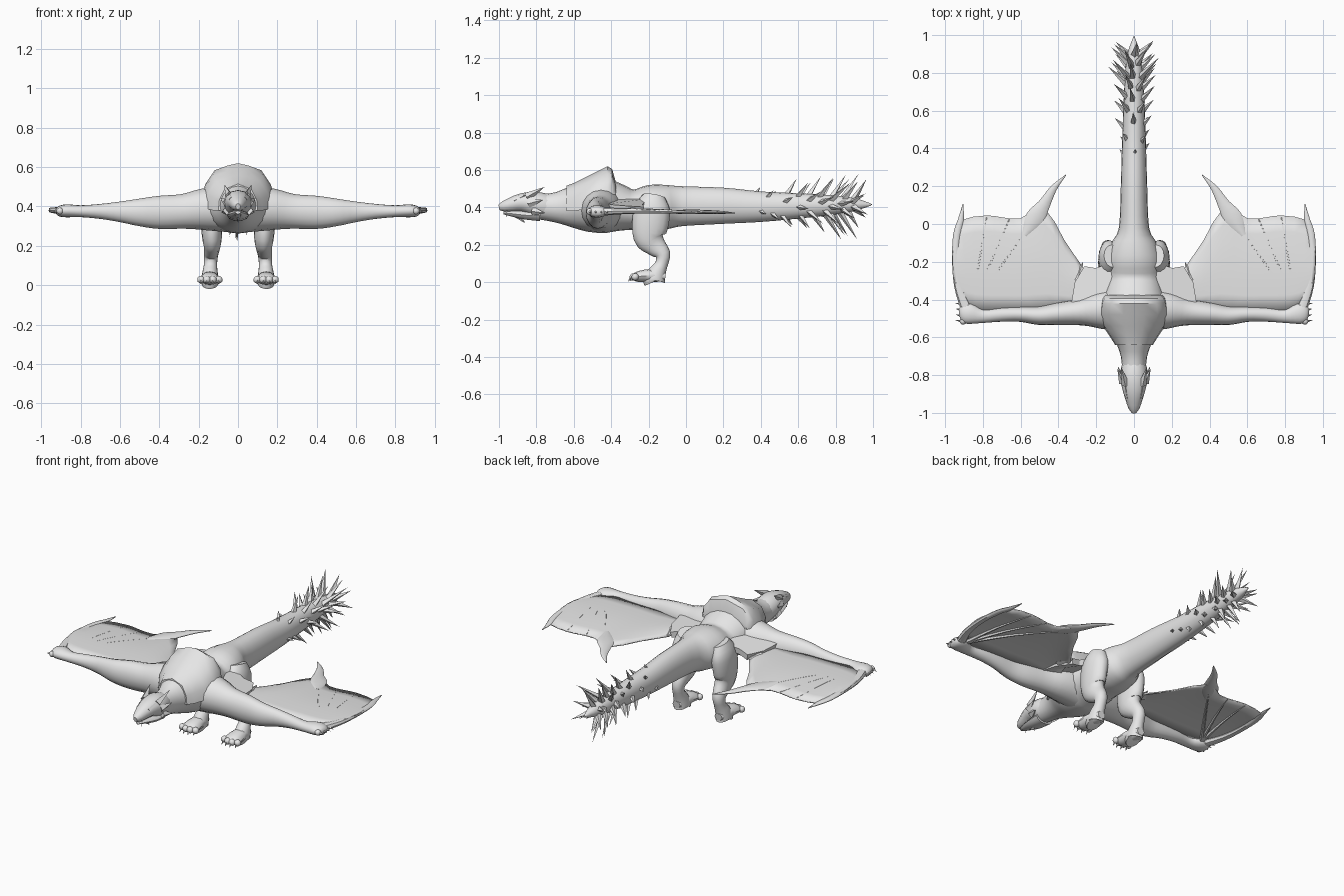
import bpy, bmesh, math, random
from mathutils import Vector

if "Cube" in bpy.data.objects:
    bpy.data.objects.remove(bpy.data.objects["Cube"])

random.seed(4)
skin = bpy.data.materials.new("pale grey skin")
skin.diffuse_color = (0.8, 0.8, 0.8, 1)
skin.use_nodes = True
skin.node_tree.nodes["Principled BSDF"].inputs["Base Color"].default_value = skin.diffuse_color


def finish(name, bm, mirror=False, smooth=True, thick=0):
    bmesh.ops.recalc_face_normals(bm, faces=bm.faces)
    me = bpy.data.meshes.new(name)
    bm.to_mesh(me)
    bm.free()
    ob = bpy.data.objects.new(name, me)
    bpy.context.collection.objects.link(ob)
    me.materials.append(skin)
    if thick:
        mod = ob.modifiers.new("thickness", 'SOLIDIFY')
        mod.thickness = thick
        mod.offset = 0
    if mirror:
        ob.modifiers.new("mirror", 'MIRROR').use_mirror_merge = False
    if smooth:
        bpy.context.view_layer.objects.active = ob
        ob.select_set(True)
        bpy.ops.object.shade_smooth_by_angle(angle=math.radians(40))
        ob.select_set(False)
    return ob


def spline(rows, sub):
    """Catmull-Rom interpolation through rows of numbers."""
    out = []
    for i in range(len(rows) - 1):
        a, b, c, d = (rows[max(0, min(len(rows) - 1, i + k))] for k in (-1, 0, 1, 2))
        for s in range(sub):
            t = s / sub
            out.append([0.5 * (2 * q + (r - p) * t + (2 * p - 5 * q + 4 * r - u) * t * t
                        + (3 * q - p - 3 * r + u) * t ** 3) for p, q, r, u in zip(a, b, c, d)])
    return out + [list(rows[-1])]


def skin_rings(bm, rings):
    vs = [[bm.verts.new(p) for p in r] for r in rings]
    n = len(vs[0])
    for r, s in zip(vs, vs[1:]):
        for k in range(n):
            bm.faces.new((r[k], r[(k + 1) % n], s[(k + 1) % n], s[k]))
    bm.faces.new(vs[0])
    bm.faces.new(vs[-1])


def loft(name, rows, ref=(0, 0, 1), n=16, sub=3, mirror=False):
    """Elliptic tube; rows are x, y, z, half width, half height."""
    rows = spline(rows, sub)
    pts = [Vector(r[:3]) for r in rows]
    rings = []
    for i, r in enumerate(rows):
        tan = (pts[min(i + 1, len(pts) - 1)] - pts[max(i - 1, 0)]).normalized()
        side = tan.cross(Vector(ref)).normalized()
        up = side.cross(tan)
        a, b = max(r[3], 0.002), max(r[4], 0.002)
        rings.append([pts[i] + side * a * math.cos(2 * math.pi * k / n)
                      + up * b * math.sin(2 * math.pi * k / n) for k in range(n)])
    bm = bmesh.new()
    skin_rings(bm, rings)
    return finish(name, bm, mirror)


def add_spike(bm, base, tip, w, h):
    """Flattened four-sided thorn."""
    base, tip = Vector(base), Vector(tip)
    d = (tip - base).normalized()
    s = d.cross(Vector((0.13, 0.2, 1))).normalized()
    u = s.cross(d)
    ring = [bm.verts.new(base + v) for v in (s * w, u * h, -s * w, -u * h)]
    t = bm.verts.new(tip)
    for k in range(4):
        bm.faces.new((ring[k], ring[(k + 1) % 4], t))
    bm.faces.new(ring)


# Torso running into the tail: y, half width, bottom, top
body = [(-0.78, .062, .335, .47), (-0.70, .07, .32, .48), (-0.62, .10, .295, .51),
        (-0.53, .16, .27, .54), (-0.43, .17, .262, .55), (-0.36, .155, .27, .525),
        (-0.28, .14, .28, .495), (-0.19, .145, .275, .52), (-0.10, .12, .285, .52),
        (-0.02, .08, .30, .513), (0.2, .07, .312, .505), (0.4, .064, .322, .485),
        (0.6, .057, .34, .475), (0.78, .048, .36, .465), (0.9, .035, .38, .45), (0.99, .004, .41, .42)]
loft("body_and_tail", [(0, y, (b + t) / 2, w, (t - b) / 2) for y, w, b, t in body], n=20)

# Shoulder shell with a ridge and a ledge at the back: y, top, half width, rim height
bm = bmesh.new()
rings = []
for y, top, w, rim in [(-.64, .515, .10, .38), (-.60, .53, .125, .38), (-.54, .56, .165, .39),
                       (-.48, .59, .185, .41), (-.42, .62, .175, .44), (-.395, .605, .165, .47), (-.375, .535, .15, .47)]:
    half = [(w, rim), (w * .95, rim + (top - rim) * .4), (w * .68, rim + (top - rim) * .8), (w * .3, top - .012)]
    prof = half + [(0, top)] + [(-x, z) for x, z in reversed(half)]
    rings.append([(x, y, z) for x, z in prof])
skin_rings(bm, rings)
finish("shoulder_shell", bm)

# Head, lower jaw and face details
loft("head", [(0, -1.0, .40, .012, .015), (0, -.975, .405, .03, .028), (0, -.93, .415, .045, .04),
              (0, -.88, .425, .06, .05), (0, -.82, .42, .072, .065), (0, -.76, .405, .068, .07),
              (0, -.70, .40, .05, .06)], n=12, sub=2)
loft("lower_jaw", [(0, -.975, .37, .014, .008), (0, -.93, .366, .032, .016), (0, -.86, .358, .05, .024),
                   (0, -.78, .355, .055, .03)], n=10, sub=2)
bm = bmesh.new()
for base, tip, w, h in [((.045, -.85, .455), (.068, -.755, .51), .022, .024),
                        ((.06, -.84, .42), (.088, -.765, .44), .02, .026),
                        ((.058, -.82, .38), (.085, -.755, .37), .02, .025),
                        ((.035, -.92, .435), (.05, -.84, .475), .012, .014),
                        ((.012, -.955, .385), (.014, -.962, .345), .006, .006)]:
    add_spike(bm, base, tip, w, h)
finish("horns_and_cheek_spikes", bm, True, False)
bm = bmesh.new()
add_spike(bm, (0, -.9, .36), (0, -.86, .315), .012, .02)
finish("chin_spike", bm, False, False)

# Wing arms and clawed hands
loft("wing_arm", [(.06, -.45, .39, .12, .12), (.18, -.455, .385, .10, .105), (.28, -.465, .375, .072, .088),
                  (.4, -.475, .37, .06, .084), (.5, -.485, .37, .05, .07), (.6, -.478, .373, .04, .052),
                  (.7, -.48, .375, .037, .038), (.8, -.488, .376, .036, .03), (.87, -.475, .378, .055, .033),
                  (.91, -.47, .375, .045, .026), (.925, -.47, .373, .02, .012)], mirror=True)
bm = bmesh.new()
for y in (-.515, -.485, -.455, -.425):
    bmesh.ops.create_icosphere(bm, subdivisions=2, radius=.018)
    bmesh.ops.translate(bm, verts=bm.verts[-42:], vec=(.905, y, .377))
    add_spike(bm, (.915, y, .378), (.945, y + .006, .37), .008, .009)
finish("hand_knuckles", bm, True)

# Wing membrane between the leading edge and the scalloped trailing edge
lead = [(.20, -.42), (.34, -.44), (.46, -.46), (.58, -.46), (.70, -.46), (.80, -.46), (.87, -.44), (.925, -.38)]
trail = [(.275, -.225), (.37, -.085), (.475, .085), (.60, .03), (.70, .035), (.78, .045), (.915, .02), (.945, -.06)]
bm = bmesh.new()
grid = []
for (ax, ay), (bx, by) in zip(spline(lead, 2), spline(trail, 2)):
    row = []
    for k in range(7):
        t = k / 6
        x = ax + (bx - ax) * t + (.025 * math.sin(math.pi * t) if ax > .88 else 0)
        row.append(bm.verts.new((x, ay + (by - ay) * t, .385 - .015 * t + .012 * math.sin(math.pi * t))))
    grid.append(row)
for r, s in zip(grid, grid[1:]):
    for k in range(6):
        bm.faces.new((r[k], r[k + 1], s[k + 1], s[k]))
finish("wing_membrane", bm, True, thick=.007)

# Web joining the wing root to the flank
bm = bmesh.new()
web = [(.10, -.40, .43), (.33, -.43, .40), (.31, -.31, .39), (.26, -.225, .385), (.20, -.235, .40), (.10, -.20, .43)]
bm.faces.new([bm.verts.new(p) for p in web])
finish("wing_root_web", bm, True, False, .035)
bm = bmesh.new()
add_spike(bm, (.30, -.30, .388), (.27, -.20, .38), .03, .014)
finish("web_point", bm, True, False)

# Wing fingers: outer edge, hooked inner claw and thin ribs
loft("outer_finger", [(.89, -.44, .378, .03, .022), (.93, -.33, .38, .022, .016), (.945, -.2, .38, .018, .013),
                      (.938, -.06, .376, .02, .01), (.917, .02, .372, .016, .008), (.905, .105, .37, .002, .002)],
     n=8, mirror=True)
loft("inner_claw", [(.58, -.06, .38, .015, .006), (.525, .03, .377, .05, .011), (.475, .105, .375, .032, .011),
                    (.425, .19, .373, .018, .008), (.36, .26, .37, .002, .002)], n=8, mirror=True)
for i, (x, y) in enumerate([(.53, .02), (.66, .025), (.78, .035)]):
    loft(f"wing_rib_{i + 1}", [(.86, -.44, .378, .012, .012), ((x + .86) / 2, (y - .44) / 2, .386, .007, .009),
                               (x, y, .371, .004, .005)], n=6, mirror=True)

# Hind legs with bulging thigh, backward hock and paw
loft("hind_leg", [(.115, -.17, .46, .045, .06), (.128, -.18, .40, .058, .095), (.134, -.19, .32, .055, .098),
                  (.132, -.195, .24, .05, .085), (.132, -.165, .195, .042, .06), (.138, -.125, .15, .036, .042),
                  (.14, -.13, .10, .034, .034), (.142, -.15, .06, .04, .045), (.143, -.17, .015, .045, .06),
                  (.143, -.17, .004, .04, .055)], ref=(0, 1, 0), mirror=True)
loft("paw", [(.143, -.11, .03, .025, .022), (.143, -.16, .035, .042, .034), (.143, -.22, .034, .048, .033),
             (.143, -.265, .028, .05, .026), (.143, -.28, .025, .035, .018)], n=12, sub=2, mirror=True)
bm = bmesh.new()
for k in range(4):
    x = .098 + k * .03
    y = -.272 - (.01 if k in (1, 2) else 0)
    bmesh.ops.create_icosphere(bm, subdivisions=2, radius=.02)
    bmesh.ops.translate(bm, verts=bm.verts[-42:], vec=(x, y, .028))
    add_spike(bm, (x, y - .01, .025), (x, y - .028, .004), .008, .01)
finish("toes", bm, True)

# Thorns swept back around the tail, growing longer toward the tip
bm = bmesh.new()
for i, (y, count, length) in enumerate([(.38, 3, .05), (.44, 4, .065), (.52, 5, .085), (.59, 6, .10), (.66, 6, .115),
                                        (.72, 7, .13), (.78, 7, .145), (.83, 7, .13), (.88, 6, .10)]):
    r = .062 - .055 * (y - .38)
    zc = .404 + .02 * (y - .38)
    for k in range(count):
        a = 2 * math.pi * (k + .5 * (i % 2)) / count + math.pi / 2 + random.uniform(-.15, .15)
        out = Vector((math.cos(a), 0, math.sin(a) * 1.15))
        yy = y + random.uniform(-.02, .02)
        ln = length * random.uniform(.8, 1.1)
        base = Vector((0, yy, zc)) + out * r * .75
        lift = .72 + .25 * abs(math.sin(a))
        add_spike(bm, base, base + out * ln * lift + Vector((0, ln * .7, 0)), .02, .018)
add_spike(bm, (0, .9, .415), (0, 1.0, .415), .03, .025)
finish("tail_thorns", bm, False, False)
